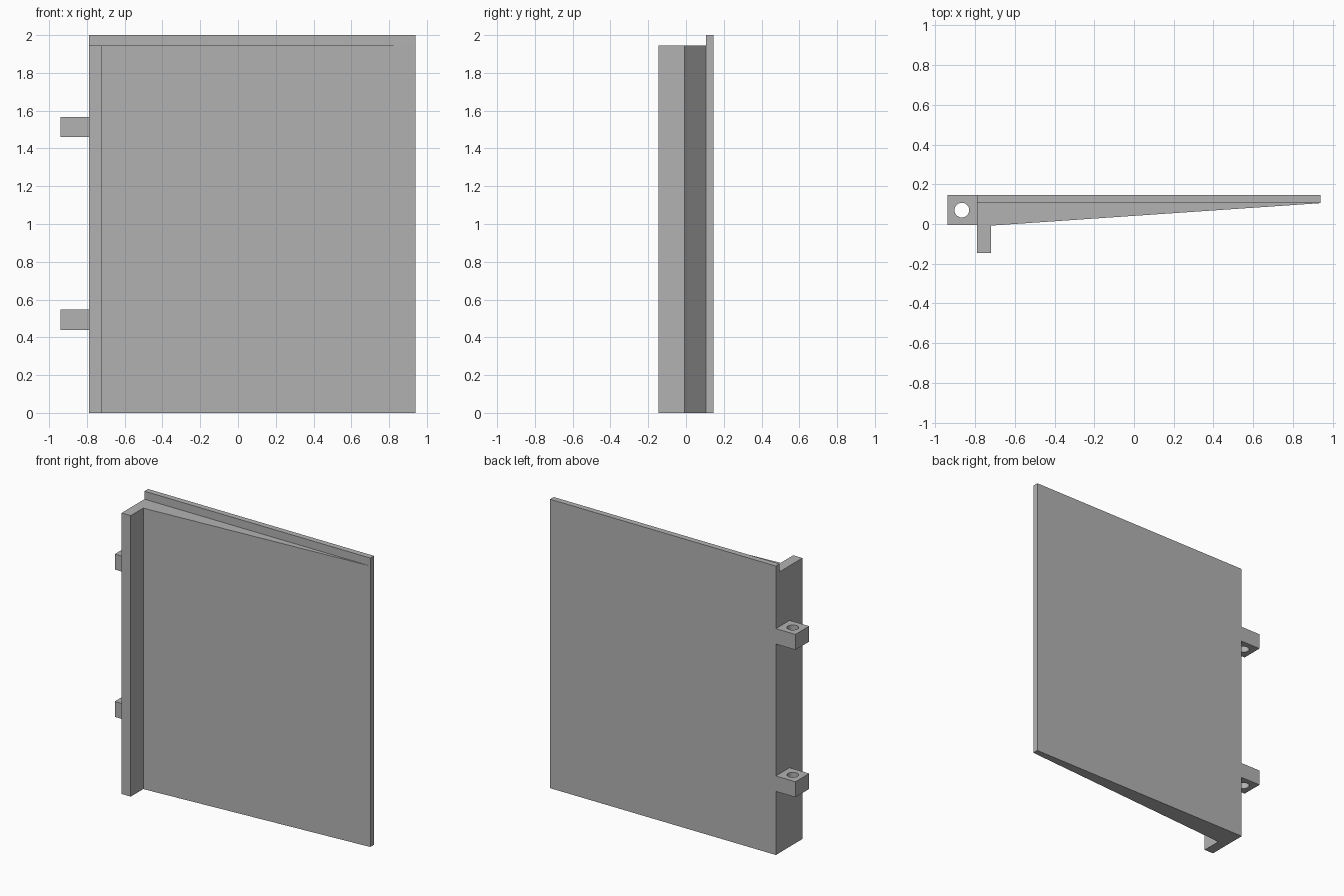
import bpy
import bmesh

cube = bpy.data.objects.get("Cube")
if cube:
    bpy.data.objects.remove(cube, do_unlink=True)

GREY = (0.45, 0.45, 0.45, 1)
grey = bpy.data.materials.new("plain grey")
grey.use_nodes = True
grey.diffuse_color = GREY
grey.node_tree.nodes["Principled BSDF"].inputs["Base Color"].default_value = GREY


def prism(name, outline, z0, z1):
    """Extrude a plan outline from z0 up to z1."""
    bm = bmesh.new()
    base = bm.faces.new([bm.verts.new((x, y, z0)) for x, y in outline])
    grown = bmesh.ops.extrude_face_region(bm, geom=[base])["geom"]
    top = [v for v in grown if isinstance(v, bmesh.types.BMVert)]
    bmesh.ops.translate(bm, verts=top, vec=(0, 0, z1 - z0))
    bmesh.ops.recalc_face_normals(bm, faces=bm.faces)
    mesh = bpy.data.meshes.new(name)
    bm.to_mesh(mesh)
    bm.free()
    mesh.materials.append(grey)
    obj = bpy.data.objects.new(name, mesh)
    bpy.context.collection.objects.link(obj)
    return obj


def rect(x0, x1, y0, y1):
    return [(x0, y0), (x1, y0), (x1, y1), (x0, y1)]


HINGE, EDGE = -0.79, 0.94      # door sides
BACK, SKIN = 0.145, 0.105      # back and front of the flat panel

# Flat full-height panel
prism("door_panel", rect(HINGE, EDGE, SKIN, BACK), 0, 2)

# Tapered front body with the flange along the hinge side
prism("tapered_body",
      [(HINGE, SKIN), (HINGE, -0.145), (-0.72, -0.145), (-0.72, -0.008), (EDGE, SKIN)],
      0, 1.945)

# Pin bore shared by both hinge lugs
bpy.ops.mesh.primitive_cylinder_add(vertices=32, radius=0.037, depth=3,
                                    location=(-0.867, 0.07, 1))
bore = bpy.context.object
bore.name = "pin_bore_cutter"
bore.data.materials.append(grey)
bore.hide_render = True
bore.hide_set(True)

# Hinge lugs
for name, z in (("lower_hinge_lug", 0.44), ("upper_hinge_lug", 1.46)):
    lug = prism(name, rect(-EDGE, HINGE, -0.005, BACK), z, z + 0.107)
    cut = lug.modifiers.new("pin bore", 'BOOLEAN')
    cut.operation = 'DIFFERENCE'
    cut.solver = 'EXACT'
    cut.object = bore
